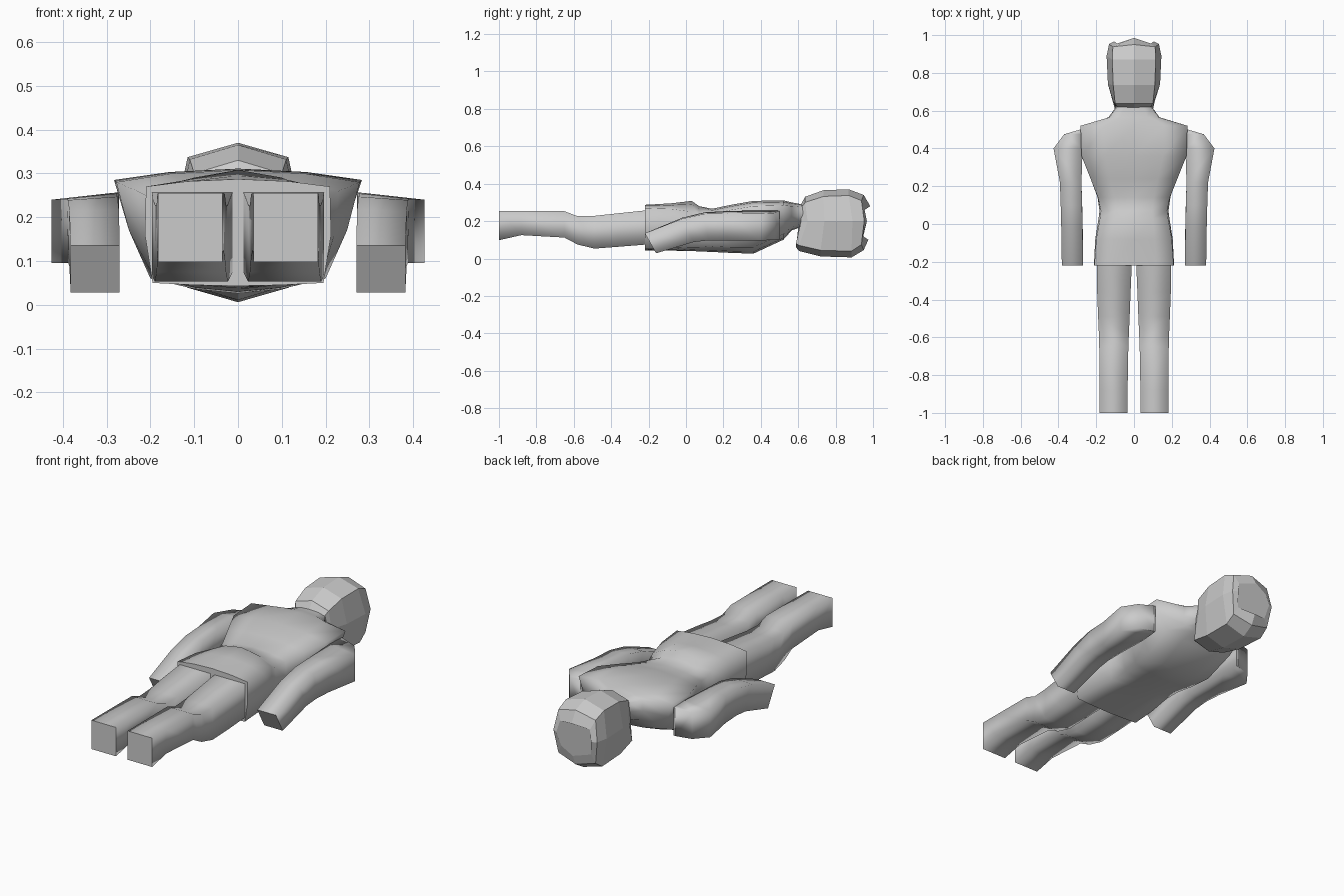
import bpy, bmesh


def loft(name, rings, smooth=True):
    """Skin a list of point rings and close both ends."""
    bm = bmesh.new()
    vs = [[bm.verts.new(p) for p in r] for r in rings]
    n = len(vs[0])
    for a, b in zip(vs, vs[1:]):
        for i in range(n):
            j = (i + 1) % n
            bm.faces.new((a[i], a[j], b[j], b[i]))
    caps = [bm.faces.new(vs[0][::-1]), bm.faces.new(vs[-1])]
    bmesh.ops.recalc_face_normals(bm, faces=bm.faces)
    for f in bm.faces:
        f.smooth = smooth
    for c in caps:
        for e in c.edges:
            e.smooth = False
    me = bpy.data.meshes.new(name)
    bm.to_mesh(me)
    bm.free()
    ob = bpy.data.objects.new(name, me)
    bpy.context.collection.objects.link(ob)
    return ob


def symmetric(half):
    """Complete a half ring whose first and last points lie on x = 0."""
    return half + [(-x, y, z) for x, y, z in half[-2:0:-1]]


def box_ring(s, yt, yb, xi, xo, zt, zb, tilt=0.0):
    """Four-sided limb section on side s, top and bottom at different y."""
    return [(s * xi, yt, zt), (s * xo, yt, zt - tilt),
            (s * xo, yb, zb), (s * xi, yb, zb)]


def body_ring(y, w, ze, wb, zt, zb, zl):
    """Torso section: upper edge (w, ze), lower edge (wb, zl)."""
    return symmetric([(0, y, zt), (w * .55, y, zt - (zt - ze) * .3), (w, y, ze),
                      ((w + wb) / 2 + .01, y, (ze + zl) / 2),
                      (wb, y, zl), (wb * .5, y, zb + (zl - zb) * .3), (0, y, zb)])


# Jacket skirt, waist, chest, shoulders and neck
torso = loft("torso", [body_ring(*r) for r in [
    (-.22, .21, .27, .195, .287, .043, .05),
    (-.08, .20, .265, .19, .295, .042, .055),
    (.03, .18, .25, .175, .308, .04, .06),
    (.07, .175, .23, .17, .28, .038, .06),
    (.14, .19, .24, .175, .266, .035, .065),
    (.24, .23, .26, .19, .287, .03, .06),
    (.36, .278, .28, .20, .308, .026, .06),
    (.52, .283, .285, .21, .311, .10, .13),
    (.565, .13, .28, .12, .30, .15, .17),
    (.62, .09, .275, .08, .29, .17, .185),
    (.68, .08, .27, .075, .285, .175, .19),
]])

# Arms and legs
for side, s in (("right", 1), ("left", -1)):
    loft(side + "_arm", [box_ring(s, *r) for r in [
        (-.22, -.16, .27, .382, .135, .028),
        (-.02, .04, .272, .385, .218, .088, .005),
        (.10, .12, .275, .388, .247, .097, .008),
        (.22, .22, .278, .392, .254, .095, .012),
        (.40, .40, .272, .426, .257, .096, .017),
        (.475, .475, .275, .37, .256, .10, .012),
        (.50, .50, .275, .285, .255, .103, .001),
    ]])
    loft(side + "_leg", [box_ring(s, *r) for r in [
        (-1.0, -1.0, .035, .183, .255, .098),
        (-.88, -.88, .034, .183, .255, .125),
        (-.65, -.65, .030, .184, .253, .112),
        (-.58, -.58, .027, .186, .226, .075),
        (-.49, -.49, .023, .19, .228, .053),
        (-.36, -.36, .018, .195, .242, .063),
        (-.17, -.17, .010, .197, .262, .078),
    ]])


# Faceted head: each section lists y at top/middle/bottom, ridge and edge sizes
def head_ring(yt, ym, yb, we, wm, zt, zb, drop, dy):
    return symmetric([(0, yt, zt), (we, yt - dy, zt - drop), (wm, ym - dy, .2),
                      (we, yb - dy, zb + drop), (0, yb, zb)])


loft("head", [head_ring(*r) for r in [
    (.615, .615, .588, .085, .095, .29, .06, .02, 0),
    (.637, .65, .605, .10, .11, .33, .04, .03, 0),
    (.735, .74, .72, .11, .138, .365, .011, .033, 0),
    (.87, .89, .885, .115, .145, .37, .006, .033, 0),
    (.95, .965, .95, .112, .132, .34, .045, .03, .012),
    (.985, .997, .975, .09, .105, .28, .10, .02, .03),
]], smooth=False)
